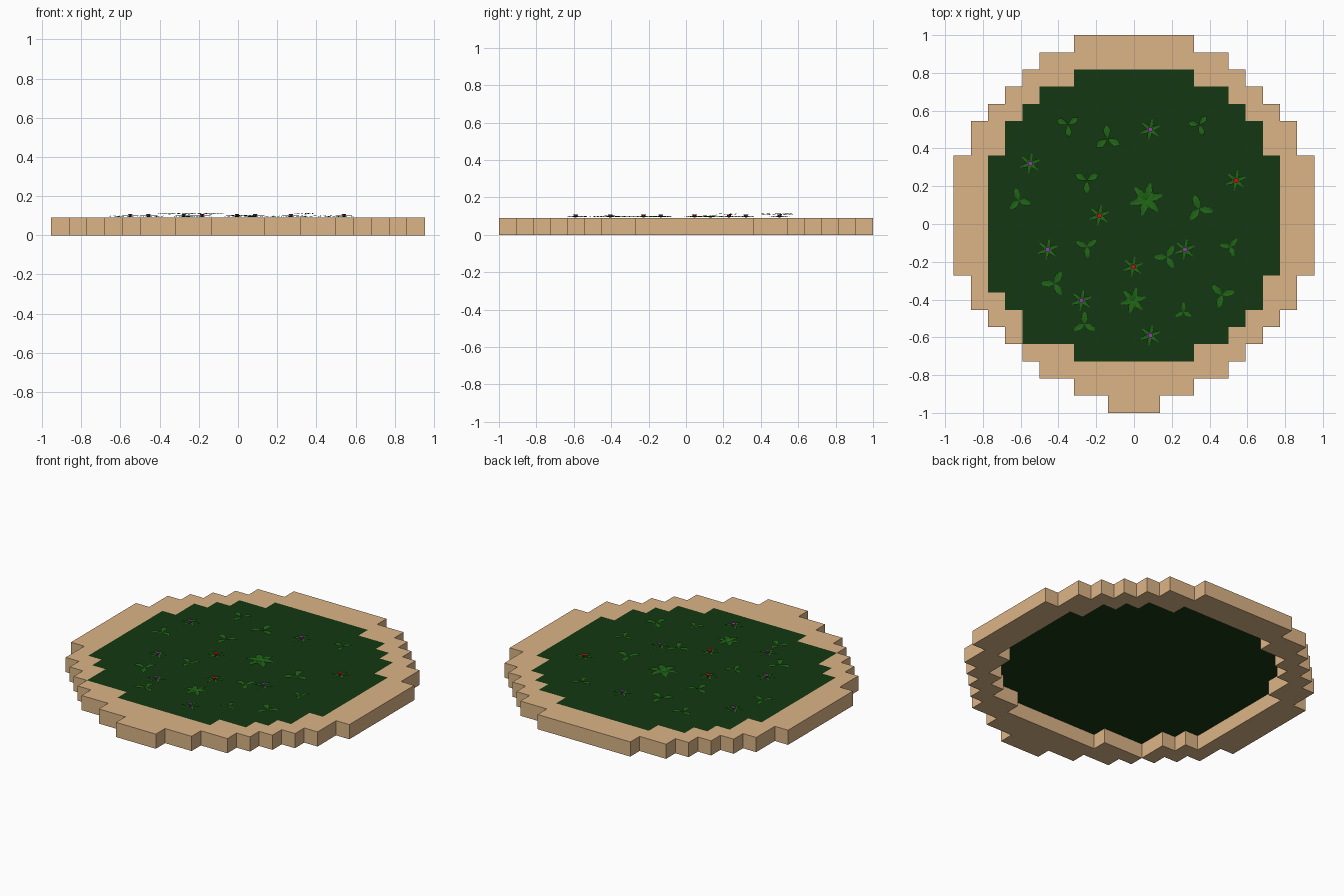
import bpy, bmesh, math
from mathutils import Matrix, Vector

if "Cube" in bpy.data.objects:
    bpy.data.objects.remove(bpy.data.objects["Cube"])

C = 2 / 22          # block size: the bed is 21 x 22 blocks
H = C               # bed height


def material(name, rgb):
    m = bpy.data.materials.new(name)
    m.diffuse_color = (*rgb, 1)
    m.use_nodes = True
    m.node_tree.nodes["Principled BSDF"].inputs["Base Color"].default_value = m.diffuse_color
    return m


WOOD = material("tan_border", (0.71, 0.46, 0.24))
GRASS = material("dark_grass", (0.007, 0.04, 0.006))
LEAF = material("leaf_green", (0.014, 0.13, 0.008))
RED = material("red_bloom", (0.6, 0.005, 0.01))
PURPLE = material("purple_bloom", (0.3, 0.04, 0.42))


def finish(bm, name, mats):
    me = bpy.data.meshes.new(name)
    bm.to_mesh(me)
    bm.free()
    for m in mats:
        me.materials.append(m)
    ob = bpy.data.objects.new(name, me)
    bpy.context.collection.objects.link(ob)
    return ob


# Block counts left and right of the centre column, per row from the back
outer_half = [3, 5, 6, 7, 8, 9, 9] + [10] * 7 + [9, 9, 8, 7, 6, 5, 3, 1]
inner_left = [3, 5, 6, 7, 7] + [8] * 8 + [7, 6, 6, 3]
inner_right = [3, 5, 6, 7, 7] + [8] * 7 + [7, 7, 6, 5, 3]
outer = {(i, r) for r, n in enumerate(outer_half) for i in range(-n, n + 1)}
inner = {(i, r + 2) for r, (a, b) in enumerate(zip(inner_left, inner_right))
         for i in range(-a, b + 1)}


def block_sheet(cells, z):
    bm = bmesh.new()
    for i, r in sorted(cells):
        x, y = (i - 0.5) * C, 1 - r * C
        bm.faces.new([bm.verts.new(p) for p in (
            (x, y - C, z), (x + C, y - C, z), (x + C, y, z), (x, y, z))])
    bmesh.ops.remove_doubles(bm, verts=bm.verts, dist=1e-4)
    return bm


# Stepped border ring
bm = block_sheet(outer - inner, 0)
ext = bmesh.ops.extrude_face_region(bm, geom=bm.faces[:], use_keep_orig=True)
bmesh.ops.translate(bm, vec=(0, 0, H),
                    verts=[v for v in ext["geom"] if isinstance(v, bmesh.types.BMVert)])
bmesh.ops.recalc_face_normals(bm, faces=bm.faces)
finish(bm, "stepped_border", [WOOD])

# Grass sheet flush with the border top
finish(block_sheet(inner, H), "grass", [GRASS])


def add_leaf(bm, centre, angle, length, width, lift, widest):
    """Folded leaf: midrib from base to tip with raised edges."""
    mat = Matrix.Translation(centre) @ Matrix.Rotation(angle, 4, 'Z')
    stations = [(0.05, 0.15, 0.0), (widest * 0.6, 0.8, 0.7), (widest, 1, 1),
                (0.5 + widest * 0.5, 0.65, 0.9), (1, 0.05, 0.4)]
    rows = []
    for t, w, h in stations:
        rows.append([bm.verts.new(mat @ Vector((t * length, s * w * width,
                     lift * h + abs(s) * w * 0.002))) for s in (-1, 0, 1)])
    for a, b in zip(rows, rows[1:]):
        for k in (0, 1):
            bm.faces.new((a[k], b[k], b[k + 1], a[k + 1]))


# Three-leaf clovers: x, y, base angle, leaf length, height above grass
clovers = [(-0.35, 0.525, 275, 0.065, 0.016), (-0.14, 0.45, 95, 0.075, 0.016),
           (0.345, 0.525, 290, 0.06, 0.016), (-0.25, 0.23, 270, 0.07, 0.016),
           (-0.61, 0.125, 105, 0.065, 0.003), (-0.25, -0.12, 275, 0.06, 0.003),
           (-0.42, -0.315, 300, 0.07, 0.003), (-0.262, -0.53, 90, 0.065, 0.003),
           (0.345, 0.08, 110, 0.075, 0.003), (0.175, -0.175, 300, 0.068, 0.003),
           (0.51, -0.12, 290, 0.055, 0.003), (0.465, -0.375, 255, 0.07, 0.003),
           (0.262, -0.465, 90, 0.05, 0.003)]
for n, (x, y, ang, length, z) in enumerate(clovers):
    bm = bmesh.new()
    for k in range(3):
        add_leaf(bm, (x, y, H + z), math.radians(ang + 120 * k),
                 length, length * 0.27, 0.004, 0.65)
    finish(bm, f"clover_{n + 1}", [LEAF])

# Broad leafy rosettes: six leaves with a smaller upper layer
for n, (x, y, length) in enumerate([(0.065, 0.13, 0.09), (-0.005, -0.405, 0.07)]):
    bm = bmesh.new()
    for k in range(6):
        add_leaf(bm, (x, y, H + 0.002), math.radians(75 + 60 * k),
                 length, length * 0.23, 0.006, 0.55)
    for k in range(3):
        add_leaf(bm, (x, y, H + 0.004), math.radians(45 + 120 * k),
                 length * 0.55, length * 0.14, 0.006, 0.55)
    finish(bm, f"rosette_{n + 1}", [LEAF])

# Small flowers: six narrow leaves around a coloured bloom
flowers = [(0.087, 0.5, PURPLE), (-0.55, 0.32, PURPLE), (0.54, 0.23, RED),
           (-0.183, 0.045, RED), (-0.457, -0.135, PURPLE), (0.27, -0.135, PURPLE),
           (-0.005, -0.227, RED), (-0.277, -0.405, PURPLE), (0.087, -0.59, PURPLE)]
for n, (x, y, colour) in enumerate(flowers):
    bm = bmesh.new()
    for k in range(6):
        add_leaf(bm, (x, y, H + 0.002), math.radians(20 + 60 * k),
                 0.056, 0.011, 0.006, 0.5)
    finish(bm, f"flower_leaves_{n + 1}", [LEAF])
    bm = bmesh.new()
    bmesh.ops.create_cone(bm, cap_ends=True, segments=6, radius1=0.006, radius2=0.014,
                          depth=0.014, matrix=Matrix.Translation((x, y, H + 0.011)))
    finish(bm, f"flower_bloom_{n + 1}", [colour])
